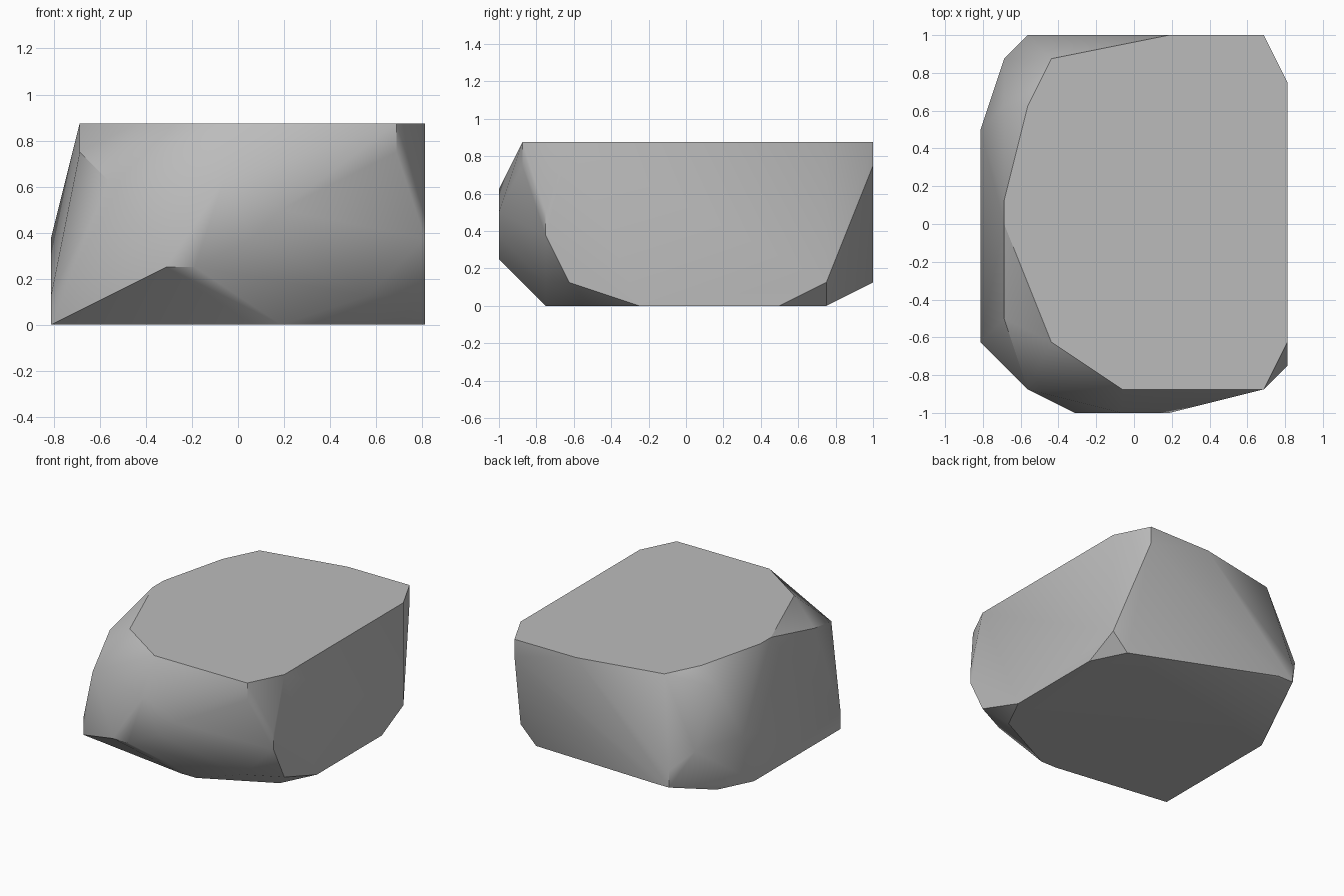
import bpy
import bmesh
import math

# Remove the default object
default = bpy.data.objects.get("Cube")
if default:
    bpy.data.objects.remove(default, do_unlink=True)


def make_material(name, colour):
    mat = bpy.data.materials.new(name)
    mat.use_nodes = True
    mat.diffuse_color = colour
    for node in mat.node_tree.nodes:
        if node.type == "BSDF_PRINCIPLED":
            node.inputs["Base Color"].default_value = colour
    return mat


# Corners of the boulder at each height level, in steps of one grid cell
CELL = 0.125
HALF_WIDTH, HALF_DEPTH = 0.8125, 1.0
levels = {
    "flat_base": (0, [(0, 3), (7, 2), (8, 2), (12, 4), (13, 6), (13, 12), (12, 14), (1, 13), (0, 11)]),
    "foot": (1, [(0, 3), (13, 3), (11, 2), (13, 14), (3, 16), (2, 16)]),
    "lower_bulge": (2, [(4, 0), (5, 0), (2, 16)]),
    "bulge": (3, [(13, 2), (7, 0), (1, 15), (0, 12)]),
    "middle": (4, [(13, 2), (8, 0)]),
    "upper_bulge": (5, [(2, 1), (6, 0)]),
    "shoulder": (6, [(12, 16), (12, 1), (1, 4), (1, 13)]),
    "flat_top": (7, [(3, 15), (8, 16), (12, 16), (13, 14), (13, 3), (12, 1),
                     (6, 1), (3, 3), (1, 8), (1, 9), (2, 13)]),
}


def build_boulder(name, material):
    bm = bmesh.new()
    for height, corners in levels.values():
        for x, y in corners:
            bm.verts.new((x * CELL - HALF_WIDTH, y * CELL - HALF_DEPTH, height * CELL))

    # Wrap the corners in a convex skin and discard anything inside it
    bmesh.ops.convex_hull(bm, input=bm.verts[:], use_existing_faces=False)
    loose = [v for v in bm.verts if not v.link_faces]
    bmesh.ops.delete(bm, geom=loose, context="VERTS")

    # Merge coplanar triangles into clean flat facets
    bmesh.ops.dissolve_limit(bm, angle_limit=math.radians(0.5),
                             verts=bm.verts[:], edges=bm.edges[:])
    bmesh.ops.recalc_face_normals(bm, faces=bm.faces[:])

    mesh = bpy.data.meshes.new(name)
    bm.to_mesh(mesh)
    bm.free()
    mesh.materials.append(material)
    obj = bpy.data.objects.new(name, mesh)
    bpy.context.scene.collection.objects.link(obj)
    return obj


stone = make_material("stone_grey", (0.5, 0.5, 0.5, 1.0))
boulder = build_boulder("boulder", stone)

# Soft shading over shallow angles, crisp creases elsewhere
bpy.ops.object.select_all(action="DESELECT")
boulder.select_set(True)
bpy.context.view_layer.objects.active = boulder
bpy.ops.object.shade_smooth_by_angle(angle=math.radians(30))
